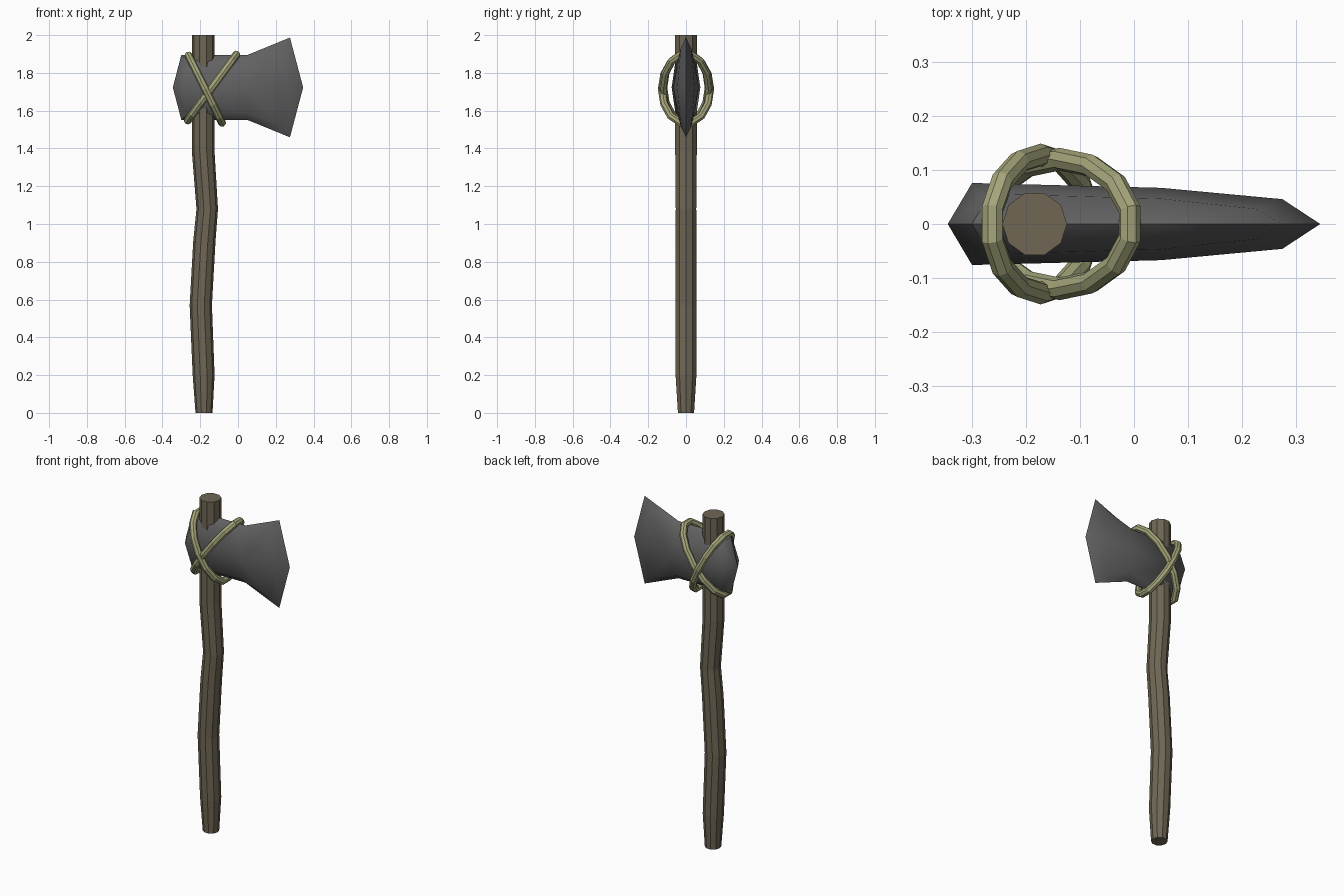
import bpy, bmesh
from math import sin, cos, pi, radians
from mathutils import Vector

if "Cube" in bpy.data.objects:
    bpy.data.objects.remove(bpy.data.objects["Cube"])


def material(name, rgb):
    m = bpy.data.materials.new(name)
    m.diffuse_color = (*rgb, 1)
    m.use_nodes = True
    m.node_tree.nodes["Principled BSDF"].inputs["Base Color"].default_value = m.diffuse_color
    return m


def finish(bm, name, mat):
    bmesh.ops.recalc_face_normals(bm, faces=bm.faces)
    me = bpy.data.meshes.new(name)
    bm.to_mesh(me)
    bm.free()
    me.materials.append(mat)
    ob = bpy.data.objects.new(name, me)
    bpy.context.collection.objects.link(ob)
    return ob


def loft(bm, rings, closed):
    """Skin a list of vertex rings; close the loop or cap both ends."""
    rings = [[bm.verts.new(p) for p in r] for r in rings]
    n = len(rings[0])
    pairs = list(zip(rings, rings[1:]))
    if closed:
        pairs.append((rings[-1], rings[0]))
    else:
        bm.faces.new(rings[0])
        bm.faces.new(rings[-1])
    for a, b in pairs:
        for i in range(n):
            j = (i + 1) % n
            bm.faces.new((a[i], a[j], b[j], b[i]))


wood = material("wood", (0.16, 0.135, 0.09))
stone = material("stone", (0.12, 0.12, 0.12))
cord = material("cord", (0.38, 0.38, 0.2))

# Handle: crooked ten-sided stick, (z, centre x, radius)
stations = [(0, -0.18, 0.045), (0.2, -0.182, 0.058), (0.57, -0.197, 0.059),
            (0.91, -0.178, 0.059), (1.08, -0.163, 0.057), (1.38, -0.184, 0.06),
            (2.0, -0.184, 0.06)]
bm = bmesh.new()
loft(bm, [[(x + r * cos(k * pi / 5), r * sin(k * pi / 5), z) for k in range(10)]
          for z, x, r in stations], False)
finish(bm, "handle", wood)

# Axe head: one quarter (front, upper), mirrored in z and y
ZC = 1.723
outline = [(-0.345, 0, 0), (-0.30, 0, 0.172), (0.05, 0, 0.172),
           (0.275, 0, 0.264), (0.345, 0, 0)]
inset = [(-0.30, -0.076, 0), (-0.268, -0.056, 0.137), (0.05, -0.047, 0.134),
         (0.225, -0.028, 0.205), (0.275, -0.046, 0)]
bm = bmesh.new()
o = [bm.verts.new(p) for p in outline]
s = [bm.verts.new(p) for p in inset]
mid = bm.verts.new((0.05, -0.067, 0))
for i in range(4):
    bm.faces.new((o[i], o[i + 1], s[i + 1], s[i]))
bm.faces.new((s[0], s[1], s[2], mid))
bm.faces.new((mid, s[2], s[3], s[4]))
for axis in (2, 1):
    d = bmesh.ops.duplicate(bm, geom=bm.verts[:] + bm.edges[:] + bm.faces[:])
    for v in d["geom"]:
        if isinstance(v, bmesh.types.BMVert):
            v.co[axis] *= -1
    bmesh.ops.remove_doubles(bm, verts=bm.verts[:], dist=1e-5)
bmesh.ops.translate(bm, verts=bm.verts[:], vec=(0, 0, ZC))
head = finish(bm, "axe_head", stone)
bpy.context.view_layer.objects.active = head
head.select_set(True)
bpy.ops.object.shade_smooth_by_angle(angle=radians(60))


# Lashings: two crossed oval loops of cord
def lashing(name, end_a, end_b, depth, r=0.021, segs=14, sides=8):
    a, b = Vector((end_a[0], 0, end_a[1])), Vector((end_b[0], 0, end_b[1]))
    c, half = (a + b) / 2, (a - b) / 2
    # scale up so the flat end segments reach the given ends
    half /= cos(pi / segs)
    u, length = half.normalized(), half.length
    y = Vector((0, 1, 0))
    side = u.cross(y)
    rings = []
    for k in range(segs):
        t = (k + 0.5) * 2 * pi / segs
        p = c + u * length * cos(t) + y * depth * sin(t)
        out = (u * depth * cos(t) + y * length * sin(t)).normalized()
        rings.append([p + out * r * cos(q) + side * r * sin(q)
                      for q in (2 * pi * i / sides for i in range(sides))])
    bm = bmesh.new()
    loft(bm, rings, True)
    finish(bm, name, cord)


lashing("lashing_outer", (-0.262, 1.893), (-0.084, 1.535), 0.128)
lashing("lashing_inner", (-0.008, 1.898), (-0.267, 1.547), 0.12)
